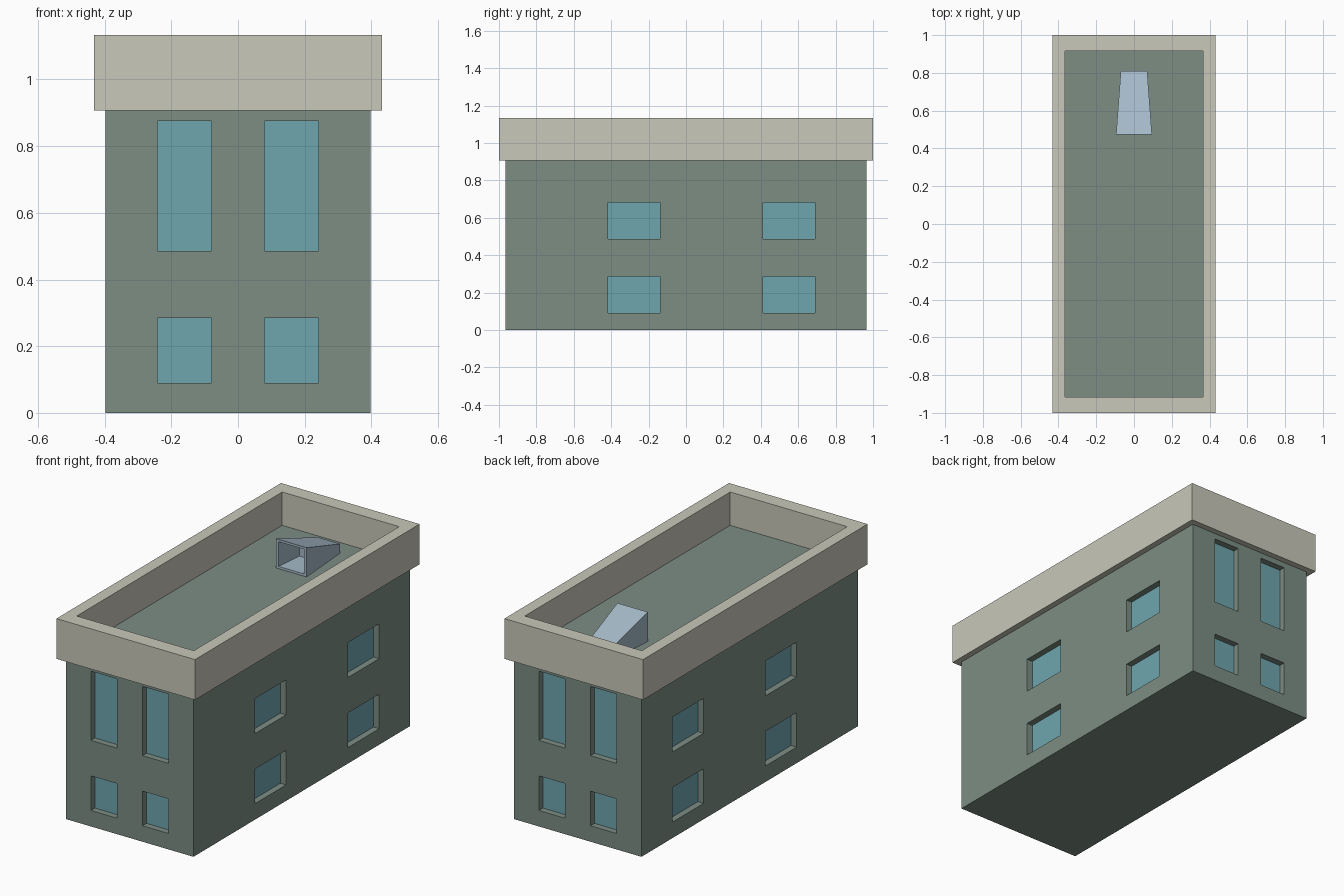
import bpy
import bmesh
from mathutils import Matrix, Vector

old = bpy.data.objects.get("Cube")
if old:
    bpy.data.objects.remove(old, do_unlink=True)


def material(name, rgb):
    m = bpy.data.materials.new(name)
    m.use_nodes = True
    m.diffuse_color = (*rgb, 1)
    m.node_tree.nodes["Principled BSDF"].inputs["Base Color"].default_value = (*rgb, 1)
    return m


WALL = material("grey_green_wall", (0.202, 0.266, 0.231))
GLASS = material("blue_glass", (0.156, 0.381, 0.429))
STONE = material("pale_stone", (0.584, 0.578, 0.491))
METAL = material("pale_blue_metal", (0.381, 0.491, 0.584))


def make_object(name, bm, *mats):
    bmesh.ops.recalc_face_normals(bm, faces=bm.faces)
    mesh = bpy.data.meshes.new(name)
    bm.to_mesh(mesh)
    bm.free()
    for m in mats:
        mesh.materials.append(m)
    obj = bpy.data.objects.new(name, mesh)
    bpy.context.collection.objects.link(obj)
    return obj


def add_box(bm, lo, hi):
    lo, hi = Vector(lo), Vector(hi)
    bmesh.ops.create_cube(bm, size=1, matrix=Matrix.Translation((lo + hi) / 2)
                          @ Matrix.Diagonal((*(hi - lo), 1)))


def loft(bm, rings, closed=False):
    """Bridge four-point rings; cap the ends unless the loop is closed."""
    loops = [[bm.verts.new(p) for p in ring] for ring in rings]
    pairs = list(zip(loops, loops[1:]))
    if closed:
        pairs.append((loops[-1], loops[0]))
    else:
        bm.faces.new(loops[0])
        bm.faces.new(loops[-1])
    for a, b in pairs:
        for i in range(4):
            j = (i + 1) % 4
            bm.faces.new((a[i], a[j], b[j], b[i]))


HX, HY = 0.398, 0.965       # half size of the building
ROOF, TOP = 0.946, 1.134    # roof deck and parapet top
RECESS = 0.036

# Building body
bm = bmesh.new()
add_box(bm, (-HX, -HY, 0), (HX, HY, ROOF))
body = make_object("building_body", bm, WALL, GLASS)

# Window recesses, the same on opposite walls
bm = bmesh.new()
for s in (-1, 1):
    for z0, z1 in ((0.09, 0.285), (0.485, 0.875)):
        for x0 in (-0.242, 0.08):
            y0, y1 = sorted((s * (HY - RECESS), s * (HY + 0.1)))
            add_box(bm, (x0, y0, z0), (x0 + 0.162, y1, z1))
    for z0, z1 in ((0.09, 0.285), (0.485, 0.682)):
        for y0 in (-0.417, 0.412):
            x0, x1 = sorted((s * (HX - RECESS), s * (HX + 0.1)))
            add_box(bm, (x0, y0, z0), (x1, y0 + 0.277, z1))
cutter = make_object("window_cutter", bm, WALL)
cutter.hide_render = True

cut = body.modifiers.new("windows", "BOOLEAN")
cut.object = cutter
cut.operation = "DIFFERENCE"
cut.solver = "EXACT"
deps = bpy.context.evaluated_depsgraph_get()
carved = bpy.data.meshes.new_from_object(body.evaluated_get(deps))
body.modifiers.clear()
body.data = carved
bpy.data.objects.remove(cutter, do_unlink=True)

# Glass is the back face of each recess
for f in body.data.polygons:
    c, n = f.center, f.normal
    pane_x = abs(n.x) > 0.9 and abs(abs(c.x) - HX + RECESS) < 0.002
    pane_y = abs(n.y) > 0.9 and abs(abs(c.y) - HY + RECESS) < 0.002
    f.material_index = 1 if pane_x or pane_y else 0


# Parapet
def plan(x, y, z):
    return [(-x, -y, z), (x, -y, z), (x, y, z), (-x, y, z)]


bm = bmesh.new()
loft(bm, [plan(0.432, 1, 0.907), plan(0.432, 1, TOP),
          plan(0.365, 0.915, TOP), plan(0.365, 0.915, 0.907)], closed=True)
make_object("parapet", bm, STONE)


# Roof vent: tapered hood with a recessed mouth facing the front
def section(x, y, z0, z1):
    return [(-x, y, z0), (x, y, z0), (x, y, z1), (-x, y, z1)]


bm = bmesh.new()
loft(bm, [section(0.07, 0.81, ROOF, 0.998),
          section(0.095, 0.475, ROOF, 1.111),
          section(0.08, 0.475, ROOF + 0.013, 1.098),
          section(0.066, 0.64, ROOF + 0.012, 1.03)])
make_object("roof_vent", bm, METAL)
